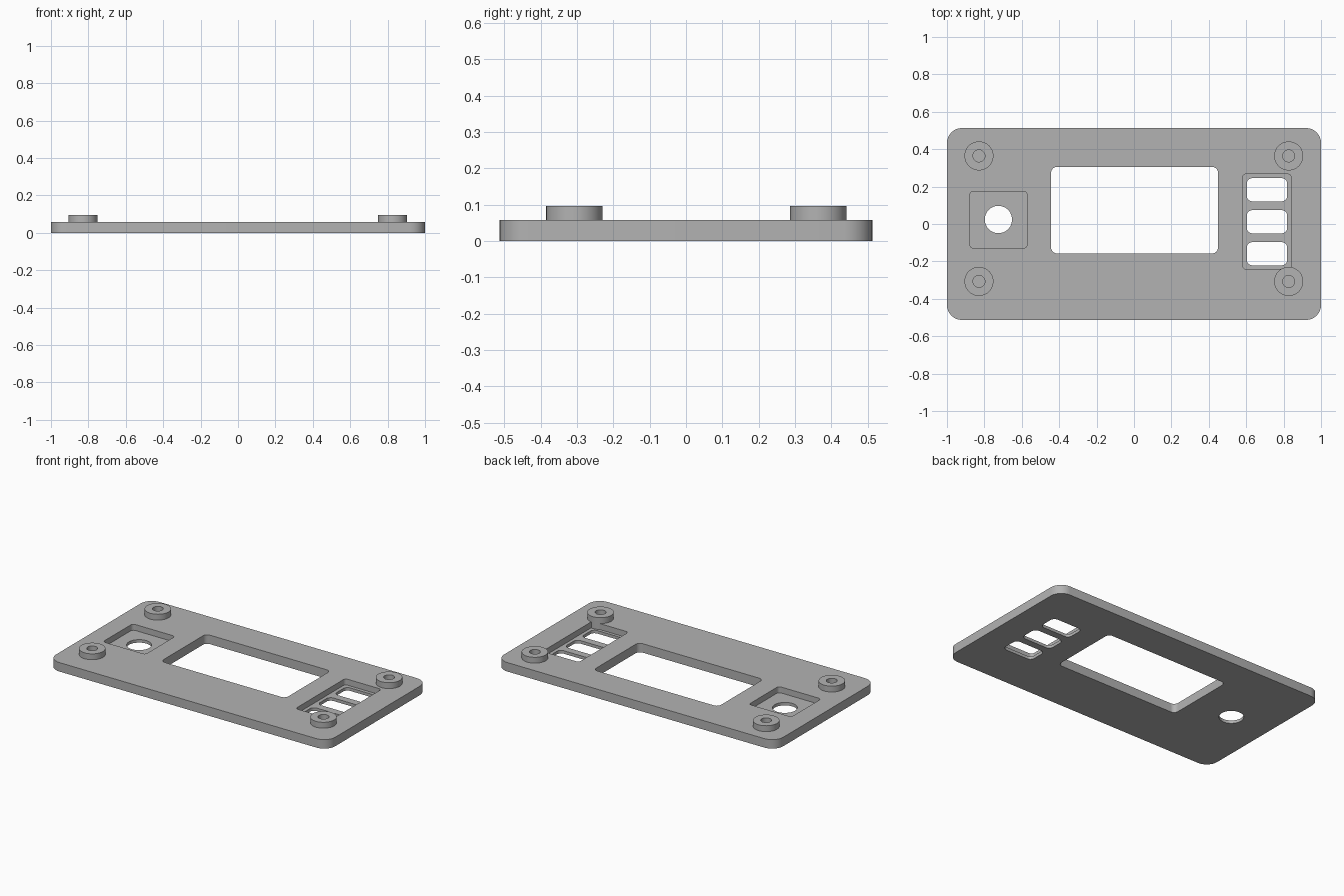
import bpy
import bmesh
from math import cos, sin, pi

cube = bpy.data.objects.get("Cube")
if cube:
    bpy.data.objects.remove(cube, do_unlink=True)

PLATE_TOP, BOSS_TOP, FLOOR = 0.058, 0.096, 0.0195

grey = bpy.data.materials.new("plain grey")
grey.use_nodes = True
grey.diffuse_color = (0.45, 0.45, 0.45, 1)
grey.node_tree.nodes["Principled BSDF"].inputs["Base Color"].default_value = (0.45, 0.45, 0.45, 1)


def rounded(x0, x1, y0, y1, r, steps=8):
    """Outline of a rectangle with rounded corners."""
    corners = [(x1 - r, y1 - r), (x0 + r, y1 - r), (x0 + r, y0 + r), (x1 - r, y0 + r)]
    return [(cx + r * cos(a), cy + r * sin(a))
            for q, (cx, cy) in enumerate(corners)
            for a in [(q + s / steps) * pi / 2 for s in range(steps + 1)]]


def circle(x, y, r, n=48):
    return [(x + r * cos(2 * pi * i / n), y + r * sin(2 * pi * i / n)) for i in range(n)]


def prism(name, outline, z0, z1):
    """Solid made by extruding an outline upwards."""
    bm = bmesh.new()
    base = bm.faces.new([bm.verts.new((x, y, z0)) for x, y in outline])
    top = bmesh.ops.extrude_face_region(bm, geom=[base])["geom"]
    bmesh.ops.translate(bm, vec=(0, 0, z1 - z0),
                        verts=[v for v in top if isinstance(v, bmesh.types.BMVert)])
    bmesh.ops.recalc_face_normals(bm, faces=bm.faces)
    mesh = bpy.data.meshes.new(name)
    bm.to_mesh(mesh)
    bm.free()
    mesh.materials.append(grey)
    obj = bpy.data.objects.new(name, mesh)
    bpy.context.collection.objects.link(obj)
    return obj


panel = prism("front_panel", rounded(-1, 1, -0.513, 0.513, 0.08), 0, PLATE_TOP)


def combine(tool, operation):
    """Apply a boolean to the panel and discard the helper."""
    mod = panel.modifiers.new(tool.name, "BOOLEAN")
    mod.operation, mod.solver, mod.object = operation, "EXACT", tool
    bpy.context.view_layer.objects.active = panel
    bpy.ops.object.modifier_apply(modifier=mod.name)
    bpy.data.objects.remove(tool, do_unlink=True)


def cut(name, outline, z0=-0.1):
    combine(prism(name, outline, z0, 0.2), "DIFFERENCE")


# Display window
cut("display_window", rounded(-0.443, 0.449, -0.157, 0.305, 0.03))

# Knob recess with its round shaft hole
cut("knob_recess", rounded(-0.877, -0.572, -0.13, 0.175, 0.02), FLOOR)
cut("knob_hole", circle(-0.725, 0.024, 0.073))

# Button recess with three slots
cut("button_recess", rounded(0.58, 0.841, -0.241, 0.267, 0.02), FLOOR)
for y in (0.183, 0.012, -0.159):
    cut("button_slot", rounded(0.603, 0.819, y - 0.062, y + 0.062, 0.03))

# Mounting bosses with blind screw holes
for x in (-0.829, 0.827):
    for y in (-0.307, 0.364):
        combine(prism("boss", circle(x, y, 0.0775), FLOOR - 0.01, BOSS_TOP), "UNION")
        cut("screw_hole", circle(x, y, 0.032), FLOOR)

# Smooth rounded walls, crisp rims
bpy.ops.object.select_all(action="DESELECT")
panel.select_set(True)
bpy.context.view_layer.objects.active = panel
bpy.ops.object.shade_smooth_by_angle(angle=pi / 6)
